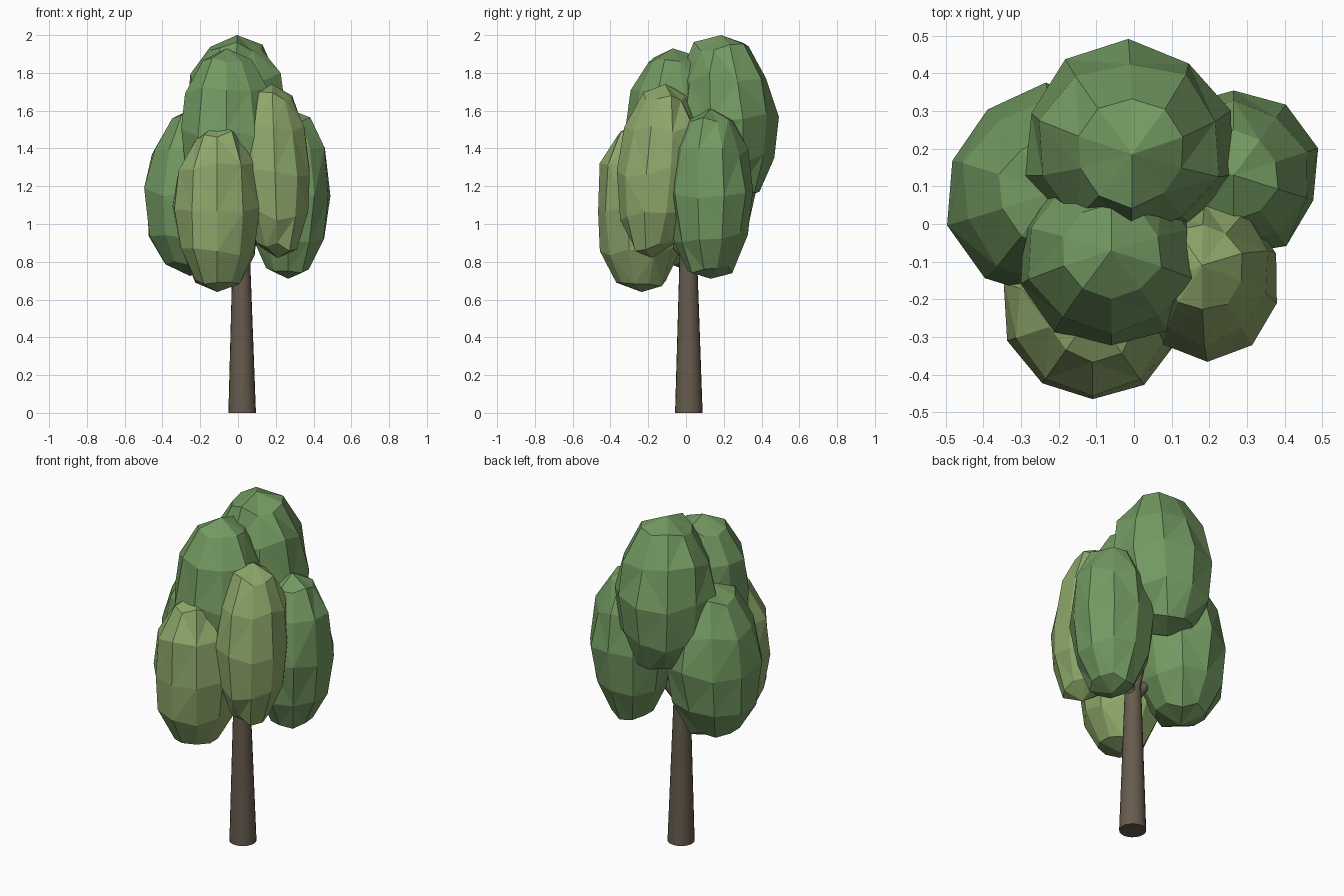
import bpy, bmesh, math, random
from mathutils import Vector, Matrix

if "Cube" in bpy.data.objects:
    bpy.data.objects.remove(bpy.data.objects["Cube"])

random.seed(11)

def material(name, rgb):
    m = bpy.data.materials.new(name)
    m.diffuse_color = (*rgb, 1)
    m.use_nodes = True
    m.node_tree.nodes["Principled BSDF"].inputs["Base Color"].default_value = m.diffuse_color
    return m

BARK = material("bark", (0.135, 0.105, 0.075))
GREEN = material("leaf_green", (0.17, 0.32, 0.12))
LIGHT = material("leaf_light", (0.27, 0.39, 0.145))

def add_object(name, bm, mat):
    me = bpy.data.meshes.new(name)
    bm.to_mesh(me)
    bm.free()
    me.materials.append(mat)
    ob = bpy.data.objects.new(name, me)
    bpy.context.collection.objects.link(ob)
    return ob

def limb(name, a, b, r1, r2, sides):
    a, b = Vector(a), Vector(b)
    d = b - a
    bm = bmesh.new()
    bmesh.ops.create_cone(bm, cap_ends=True, segments=sides, radius1=r1,
                          radius2=r2, depth=d.length)
    rot = Vector((0, 0, 1)).rotation_difference(d).to_matrix().to_4x4()
    bmesh.ops.transform(bm, verts=bm.verts,
                        matrix=Matrix.Translation((a + b) / 2) @ rot)
    for f in bm.faces:
        f.smooth = len(f.verts) == 4
    for e in bm.edges:
        e.smooth = all(f.smooth for f in e.link_faces)
    return add_object(name, bm, BARK)

def leaf_clump(name, centre, radii, mat, lean):
    # coarse faceted ellipsoid with uneven vertices; lean shears it with height
    bm = bmesh.new()
    bmesh.ops.create_uvsphere(bm, u_segments=10, v_segments=6, radius=1)
    for v in bm.verts:
        p = v.co.copy()
        rho = math.hypot(p.x, p.y)
        if rho > 0.01:
            k = rho ** -0.08 * random.uniform(0.96, 1.06)
            p = Vector((p.x * k, p.y * k, p.z + random.uniform(-0.07, 0.05)))
        v.co = Vector((centre[0] + p.x * radii[0] + lean[0] * p.z,
                       centre[1] + p.y * radii[1] + lean[1] * p.z,
                       centre[2] + p.z * radii[2]))
    bmesh.ops.triangulate(bm, faces=bm.faces)
    return add_object(name, bm, mat)

# Trunk
limb("trunk", (0.022, 0.015, 0), (0.017, 0.012, 0.9), 0.073, 0.044, 20)

# Leaf clumps: name, centre, radii, colour, lean
clumps = [
    ("leaves_front_low", (-0.11, -0.235, 1.085), (0.235, 0.24, 0.445), LIGHT, (0.0, 0.0)),
    ("leaves_front_right", (0.195, -0.145, 1.28), (0.2, 0.215, 0.46), LIGHT, (-0.015, 0.035)),
    ("leaves_right", (0.265, 0.13, 1.16), (0.225, 0.22, 0.45), GREEN, (0.0, 0.0)),
    ("leaves_left", (-0.235, 0.085, 1.175), (0.265, 0.275, 0.45), GREEN, (0.02, 0.0)),
    ("leaves_back_top", (-0.015, 0.215, 1.565), (0.275, 0.265, 0.435), GREEN, (0.01, -0.03)),
    ("leaves_front_top", (-0.06, -0.085, 1.49), (0.25, 0.24, 0.44), GREEN, (0.0, 0.015)),
]
for name, c, r, mat, lean in clumps:
    leaf_clump(name, c, r, mat, lean)
    # Branch feeding the clump
    limb(name.replace("leaves", "branch"), (0.017, 0.012, 0.82), c, 0.03, 0.012, 10)
